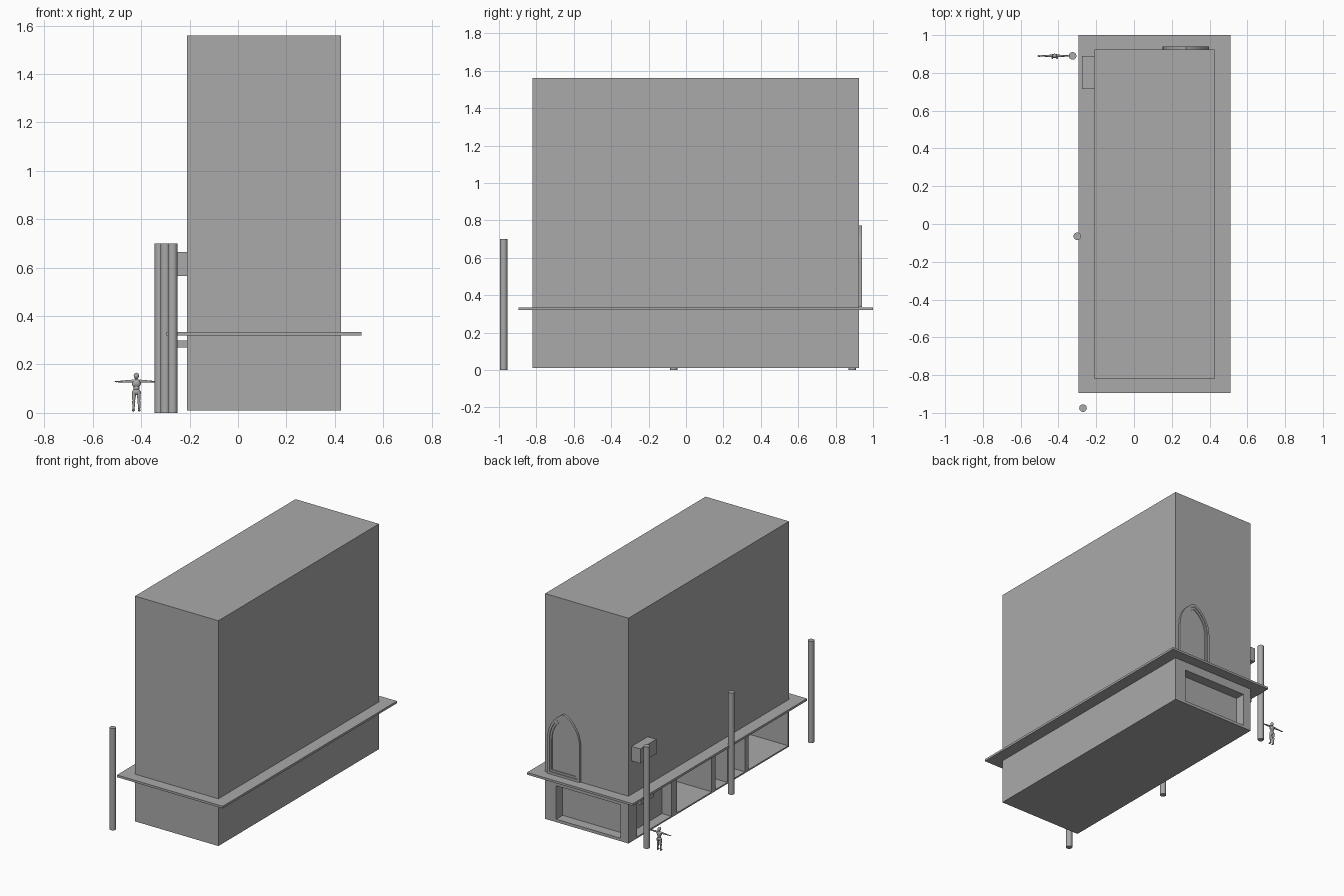
import bpy, bmesh, math
from mathutils import Vector

if "Cube" in bpy.data.objects:
    bpy.data.objects.remove(bpy.data.objects["Cube"])


def material(name, value):
    m = bpy.data.materials.new(name)
    m.diffuse_color = (value, value, value, 1)
    m.use_nodes = True
    m.node_tree.nodes["Principled BSDF"].inputs["Base Color"].default_value = m.diffuse_color
    return m


GREY = material("plain grey", 0.4)


def add_object(name, bm, smooth=False):
    bmesh.ops.recalc_face_normals(bm, faces=bm.faces)
    me = bpy.data.meshes.new(name)
    bm.to_mesh(me)
    bm.free()
    me.materials.append(GREY)
    ob = bpy.data.objects.new(name, me)
    bpy.context.collection.objects.link(ob)
    if smooth:
        bpy.ops.object.select_all(action='DESELECT')
        ob.select_set(True)
        bpy.context.view_layer.objects.active = ob
        bpy.ops.object.shade_smooth_by_angle(angle=math.radians(40))
    return ob


def add_box(bm, x0, x1, y0, y1, z0, z1):
    vs = bmesh.ops.create_cube(bm, size=1)["verts"]
    for v in vs:
        v.co = Vector((x1 if v.co.x > 0 else x0,
                       y1 if v.co.y > 0 else y0,
                       z1 if v.co.z > 0 else z0))


def box(name, *dims):
    bm = bmesh.new()
    add_box(bm, *dims)
    return add_object(name, bm)


def add_limb(bm, a, b, r0, r1, sides=10):
    a, b = Vector(a), Vector(b)
    vs = bmesh.ops.create_cone(bm, cap_ends=True, segments=sides, radius1=r0,
                               radius2=r1, depth=(b - a).length)["verts"]
    rot = Vector((0, 0, 1)).rotation_difference(b - a).to_matrix()
    for v in vs:
        v.co = rot @ v.co + (a + b) / 2


# Building block, with shopfront openings cut into the left and back sides
X0, X1, Y0, Y1 = -0.21, 0.425, -0.82, 0.925
building = box("building", X0, X1, Y0, Y1, 0.01, 1.56)

cut = bmesh.new()
add_box(cut, -0.15, 0.34, Y1 - 0.07, Y1 + 0.1, 0.03, 0.26)
# start, end along y, and depth of each bay
for y0, y1, depth in ((0.46, 0.83, 0.07), (0.02, 0.40, 0.30),
                      (-0.15, -0.02, 0.30), (-0.34, -0.19, 0.30),
                      (-0.81, -0.38, 0.30)):
    add_box(cut, X0 - 0.1, X0 + depth, y0, y1, 0.02, 0.26)
cutter = add_object("opening_cutter", cut)
cutter.hide_render = True
mod = building.modifiers.new("openings", 'BOOLEAN')
mod.operation = 'DIFFERENCE'
mod.solver = 'EXACT'
mod.object = cutter
bpy.context.view_layer.objects.active = building
bpy.ops.object.modifier_apply(modifier=mod.name)
bpy.data.objects.remove(cutter)

# Ledge around the building, wall box and small sign bracket below it
box("ledge", -0.295, 0.51, -0.895, 1.0, 0.32, 0.335)
box("wall_box", -0.275, X0, 0.715, 0.89, 0.565, 0.665)
box("under_ledge_box", -0.265, X0, 0.73, 0.87, 0.27, 0.30)


# Pointed arch window on the back wall
def arch(inset, steps=8):
    cx, half, base, spring, top = 0.275, 0.123 - inset, 0.337 + inset, 0.58, 0.772 - 1.3 * inset
    h = top - spring
    r = (half * half + h * h) / (2 * half)
    end = math.asin(h / r)
    right = [(half, base)]
    for i in range(steps + 1):
        a = end * i / steps
        right.append((half - r + r * math.cos(a), spring + r * math.sin(a)))
    left = [(-x, z) for x, z in reversed(right[:-1])]
    return [(cx + x, z) for x, z in right + left]


def arch_frame(name, inset0, inset1, y0, y1):
    bm = bmesh.new()
    rings = []
    for inset, y in ((inset0, y0), (inset0, y1), (inset1, y1), (inset1, y0)):
        rings.append([bm.verts.new((x, y, z)) for x, z in arch(inset)])
    n = len(rings[0])
    for k in range(4):
        a, b = rings[k], rings[(k + 1) % 4]
        for i in range(n):
            j = (i + 1) % n
            bm.faces.new((a[i], a[j], b[j], b[i]))
    return add_object(name, bm)


arch_frame("arch_outer_frame", 0, 0.016, Y1 - 0.005, 0.94)
arch_frame("arch_inner_frame", 0.016, 0.03, Y1 - 0.005, 0.934)
bm = bmesh.new()
bm.faces.new([bm.verts.new((x, Y1 + 0.003, z)) for x, z in arch(0.03)])
add_object("arch_pane", bm)

# Street poles
for i, (x, y) in enumerate(((-0.325, 0.89), (-0.30, -0.065), (-0.27, -0.975))):
    bm = bmesh.new()
    add_limb(bm, (x, y, 0), (x, y, 0.70), 0.02, 0.02, 24)
    add_object(f"pole_{i + 1}", bm, True)

# Standing figure with arms out
CX, CY = -0.42, 0.89
bm = bmesh.new()


def ball(x, y, z, sx, sy, sz):
    vs = bmesh.ops.create_uvsphere(bm, u_segments=12, v_segments=8, radius=1)["verts"]
    for v in vs:
        v.co = Vector((CX + x + v.co.x * sx, CY + y + v.co.y * sy, z + v.co.z * sz))


ball(0, 0, 0.153, 0.011, 0.012, 0.013)            # head
add_limb(bm, (CX, CY, 0.128), (CX, CY, 0.146), 0.006, 0.005)
ball(0, 0, 0.122, 0.019, 0.011, 0.018)            # chest
ball(0, 0, 0.105, 0.013, 0.009, 0.016)            # waist
ball(0, 0, 0.087, 0.017, 0.011, 0.014)            # hips
for s in (-1, 1):
    def p(x, y, z):
        return (CX + s * x, CY + y, z)
    add_limb(bm, p(0.012, 0, 0.131), p(0.045, 0, 0.130), 0.007, 0.005)
    add_limb(bm, p(0.045, 0, 0.130), p(0.075, 0, 0.129), 0.005, 0.003)
    ball(s * 0.081, 0, 0.129, 0.010, 0.005, 0.0025)
    add_limb(bm, p(0.009, 0, 0.087), p(0.011, 0, 0.050), 0.010, 0.006)
    add_limb(bm, p(0.011, 0, 0.050), p(0.012, 0, 0.012), 0.007, 0.004)
    ball(s * 0.012, -0.005, 0.011, 0.006, 0.012, 0.005)
add_object("standing_figure", bm, True)
